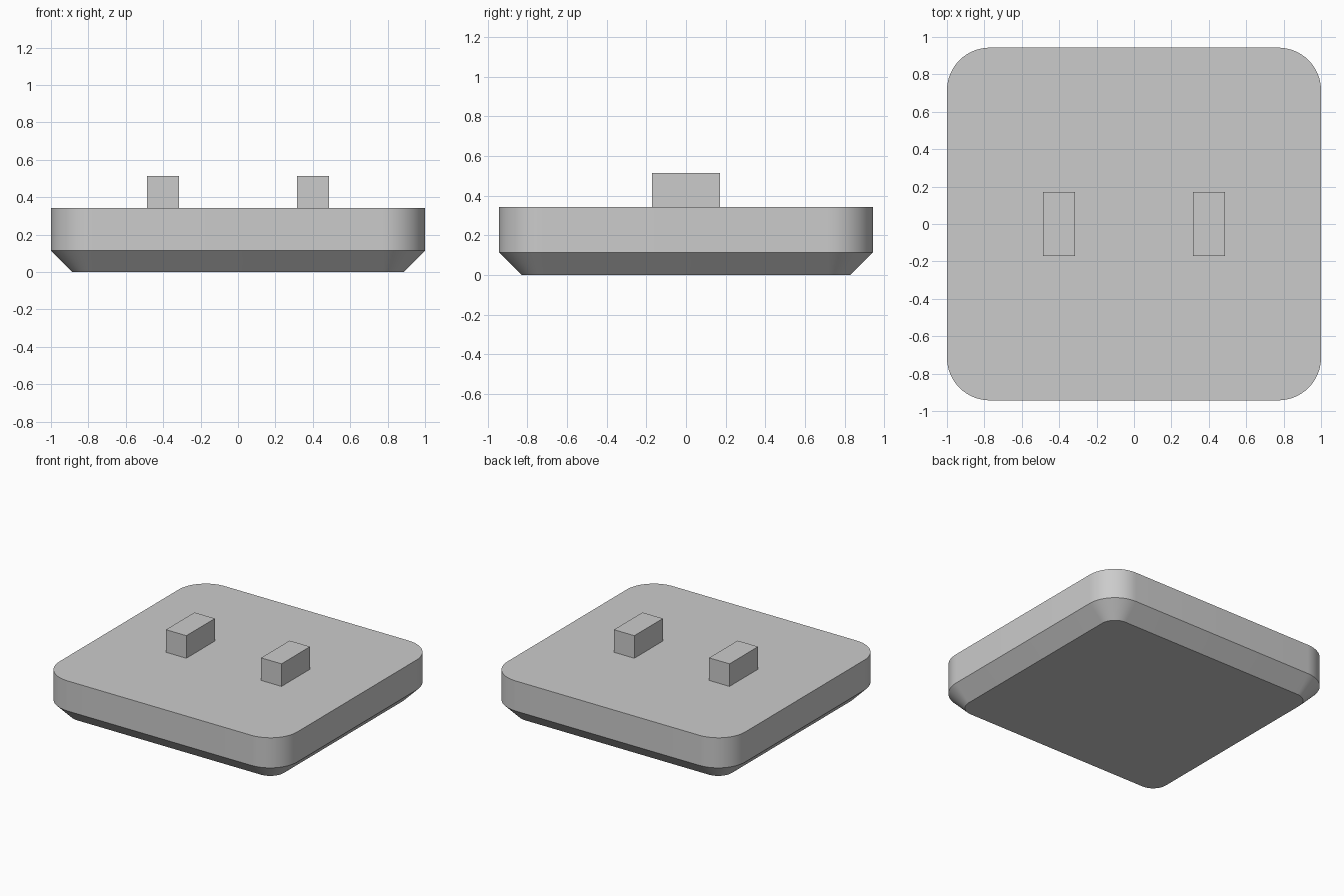
import bpy
import bmesh
from math import sin, cos, pi

cube = bpy.data.objects.get("Cube")
if cube:
    bpy.data.objects.remove(cube, do_unlink=True)

U = 2 / 35                       # modelling unit
HALF_X, HALF_Y = 17.5 * U, 16.5 * U
RADIUS, CHAMFER, TOP = 4 * U, 2 * U, 6 * U
ARC_STEPS = 16

grey = bpy.data.materials.new("plain grey")
grey.use_nodes = True
colour = (0.6, 0.6, 0.6, 1)
grey.diffuse_color = colour
grey.node_tree.nodes["Principled BSDF"].inputs["Base Color"].default_value = colour


def add_object(name, bm):
    bmesh.ops.recalc_face_normals(bm, faces=bm.faces)
    mesh = bpy.data.meshes.new(name)
    bm.to_mesh(mesh)
    bm.free()
    mesh.materials.append(grey)
    obj = bpy.data.objects.new(name, mesh)
    bpy.context.collection.objects.link(obj)
    return obj


def rounded_ring(bm, z, inset):
    """Rounded rectangle outline, with the corner arcs sharing fixed centres."""
    r = RADIUS - inset
    ring = []
    for corner, (sx, sy) in enumerate([(1, 1), (-1, 1), (-1, -1), (1, -1)]):
        for step in range(ARC_STEPS + 1):
            a = (corner + step / ARC_STEPS) * pi / 2
            ring.append(bm.verts.new((sx * (HALF_X - RADIUS) + r * cos(a),
                                      sy * (HALF_Y - RADIUS) + r * sin(a), z)))
    return ring


# Rounded base plate with a chamfered lower edge
bm = bmesh.new()
rings = [rounded_ring(bm, z, inset)
         for z, inset in [(0, CHAMFER), (CHAMFER, 0), (TOP, 0)]]
for low, high in zip(rings, rings[1:]):
    for i in range(len(low)):
        j = (i + 1) % len(low)
        bm.faces.new((low[i], low[j], high[j], high[i]))
bm.faces.new(rings[0][::-1])
bm.faces.new(rings[-1])
plate = add_object("base_plate", bm)
bpy.ops.object.select_all(action="DESELECT")
plate.select_set(True)
bpy.context.view_layer.objects.active = plate
bpy.ops.object.shade_smooth_by_angle(angle=pi / 6)

# Two upright pegs standing on the plate
for name, side in [("left_peg", 1), ("right_peg", -1)]:
    bm = bmesh.new()
    bmesh.ops.create_cube(bm, size=3 * U)
    bmesh.ops.scale(bm, vec=(1, 2, 1), verts=bm.verts)
    peg = add_object(name, bm)
    peg.location = (side * 7 * U, 0, TOP + 1.5 * U)
